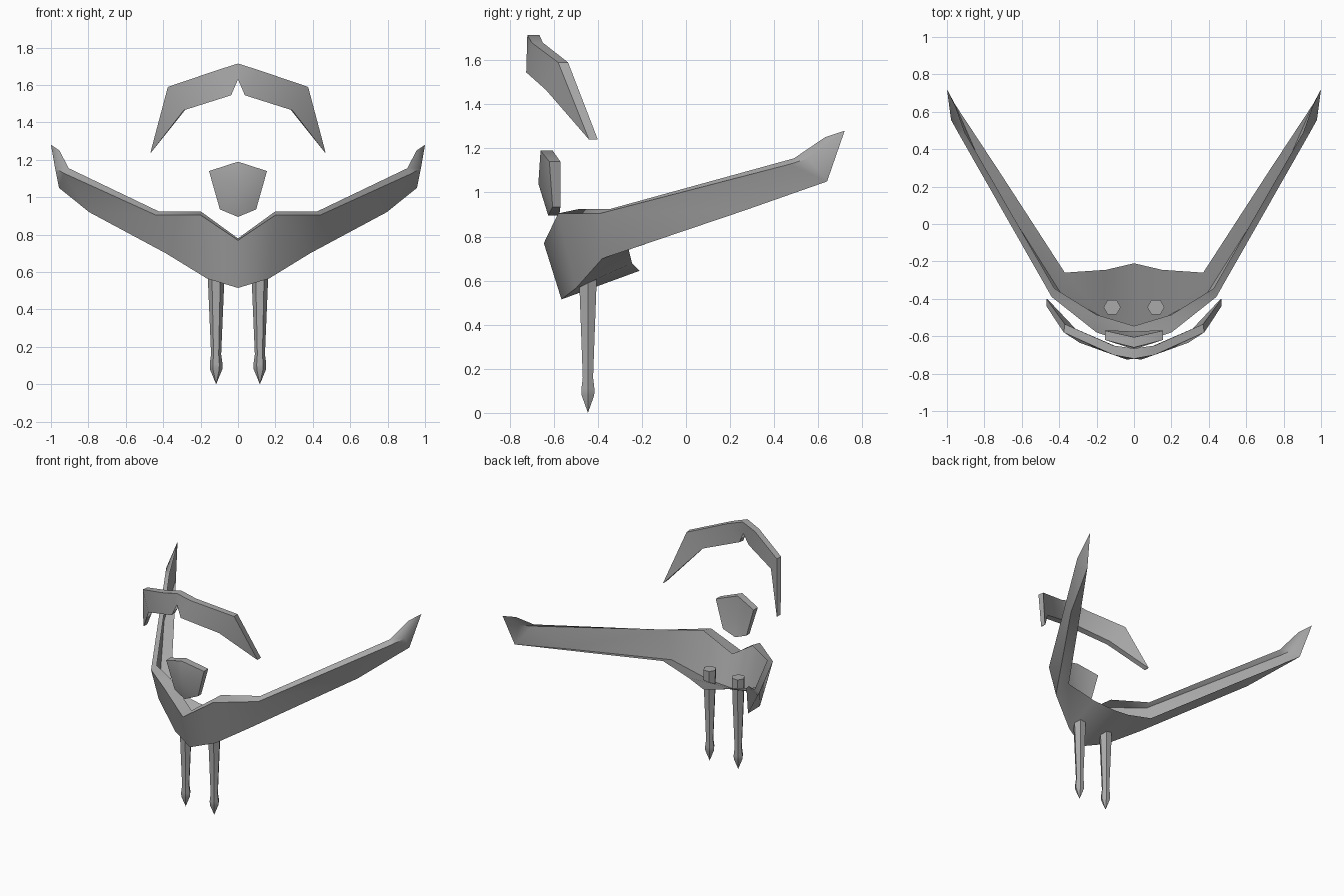
import bpy, bmesh, math

if "Cube" in bpy.data.objects:
    bpy.data.objects.remove(bpy.data.objects["Cube"])

grey = bpy.data.materials.new("plain grey")
grey.diffuse_color = (0.4, 0.4, 0.4, 1)
grey.use_nodes = True
grey.node_tree.nodes["Principled BSDF"].inputs["Base Color"].default_value = grey.diffuse_color


def finish(name, bm, angle, mirror=True):
    """Turn a half bmesh into a shaded, mirrored object."""
    bmesh.ops.remove_doubles(bm, verts=bm.verts, dist=0.0005)
    bmesh.ops.recalc_face_normals(bm, faces=bm.faces)
    me = bpy.data.meshes.new(name)
    bm.to_mesh(me)
    bm.free()
    me.materials.append(grey)
    ob = bpy.data.objects.new(name, me)
    bpy.context.collection.objects.link(ob)
    bpy.ops.object.select_all(action='DESELECT')
    bpy.context.view_layer.objects.active = ob
    ob.select_set(True)
    bpy.ops.object.shade_smooth_by_angle(angle=math.radians(angle))
    if mirror:
        ob.modifiers.new("mirror", 'MIRROR').merge_threshold = 0.0005
    return ob


def loft(sections, closed):
    """Skin a row of sections that share a point count."""
    bm = bmesh.new()
    rows = [[bm.verts.new(p) for p in s] for s in sections]
    n = len(rows[0])
    for a, b in zip(rows, rows[1:]):
        for i in range(n if closed else n - 1):
            j = (i + 1) % n
            quad = [a[i], a[j], b[j], b[i]]
            # drop repeated corners where the section pinches to a point
            pts = []
            for v in quad:
                if all((v.co - w.co).length > 0.0005 for w in pts):
                    pts.append(v)
            if len(pts) > 2:
                bm.faces.new(pts)
    return bm, rows


# Winged body: open shell, each section is lip, leading edge, crease, back edge
tip = (1, 0.72, 1.28)
body = [
    [(0, -0.545, 0.78), (0, -0.645, 0.77), (0, -0.565, 0.515), (0, -0.21, 0.645)],
    [(0.2, -0.485, 0.925), (0.2, -0.58, 0.905), (0.165, -0.50, 0.565), (0.15, -0.245, 0.68)],
    [(0.425, -0.345, 0.925), (0.44, -0.39, 0.905), (0.385, -0.38, 0.70), (0.37, -0.26, 0.74)],
    [(0.905, 0.49, 1.155), (0.93, 0.47, 1.128), (0.795, 0.27, 0.92), (0.72, 0.28, 0.926)],
    [(0.955, 0.63, 1.25), (0.978, 0.556, 1.155), (0.957, 0.64, 1.05), (0.957, 0.64, 1.05)],
    [tip] * 4,
]
bm, _ = loft(body, False)
finish("winged_body", bm, 65)

# Brow arch: each section is front top, front bottom, back bottom, back top
arch = [
    [(0, -0.72, 1.715), (0, -0.715, 1.63), (0, -0.67, 1.63), (0, -0.665, 1.715)],
    [(0.11, -0.70, 1.68), (0.037, -0.725, 1.545), (0.037, -0.68, 1.55), (0.11, -0.65, 1.68)],
    [(0.375, -0.58, 1.59), (0.29, -0.635, 1.465), (0.28, -0.595, 1.47), (0.37, -0.535, 1.59)],
    [(0.468, -0.44, 1.24), (0.464, -0.44, 1.24), (0.464, -0.40, 1.24), (0.468, -0.40, 1.24)],
]
bm, rows = loft(arch, True)
bm.faces.new(rows[-1])
finish("brow_arch", bm, 40)

# Face plate: each section is top, side, jaw, chin rows from front to back
face = [
    [(0, -0.67, 1.04)] * 4,
    [(0, -0.66, 1.19), (0.155, -0.62, 1.14), (0.097, -0.605, 0.935), (0, -0.625, 0.895)],
    [(0, -0.605, 1.19), (0.155, -0.57, 1.14), (0.097, -0.57, 0.935), (0, -0.575, 0.895)],
    [(0, -0.60, 1.04)] * 4,
]
bm, _ = loft(face, False)
finish("face_plate", bm, 45)

# Legs: hexagonal rings tapering to a pointed foot
rings = [(0.0, 0), (0.08, 0.033), (0.11, 0.034), (0.16, 0.027), (0.56, 0.044), (0.68, 0.046)]
leg = [[(0.117 + r * math.cos(k * math.pi / 3), -0.445 + r * math.sin(k * math.pi / 3), z)
        for k in range(6)] for z, r in rings]
bm, rows = loft(leg, True)
bm.faces.new(rows[-1])
finish("legs", bm, 30)
